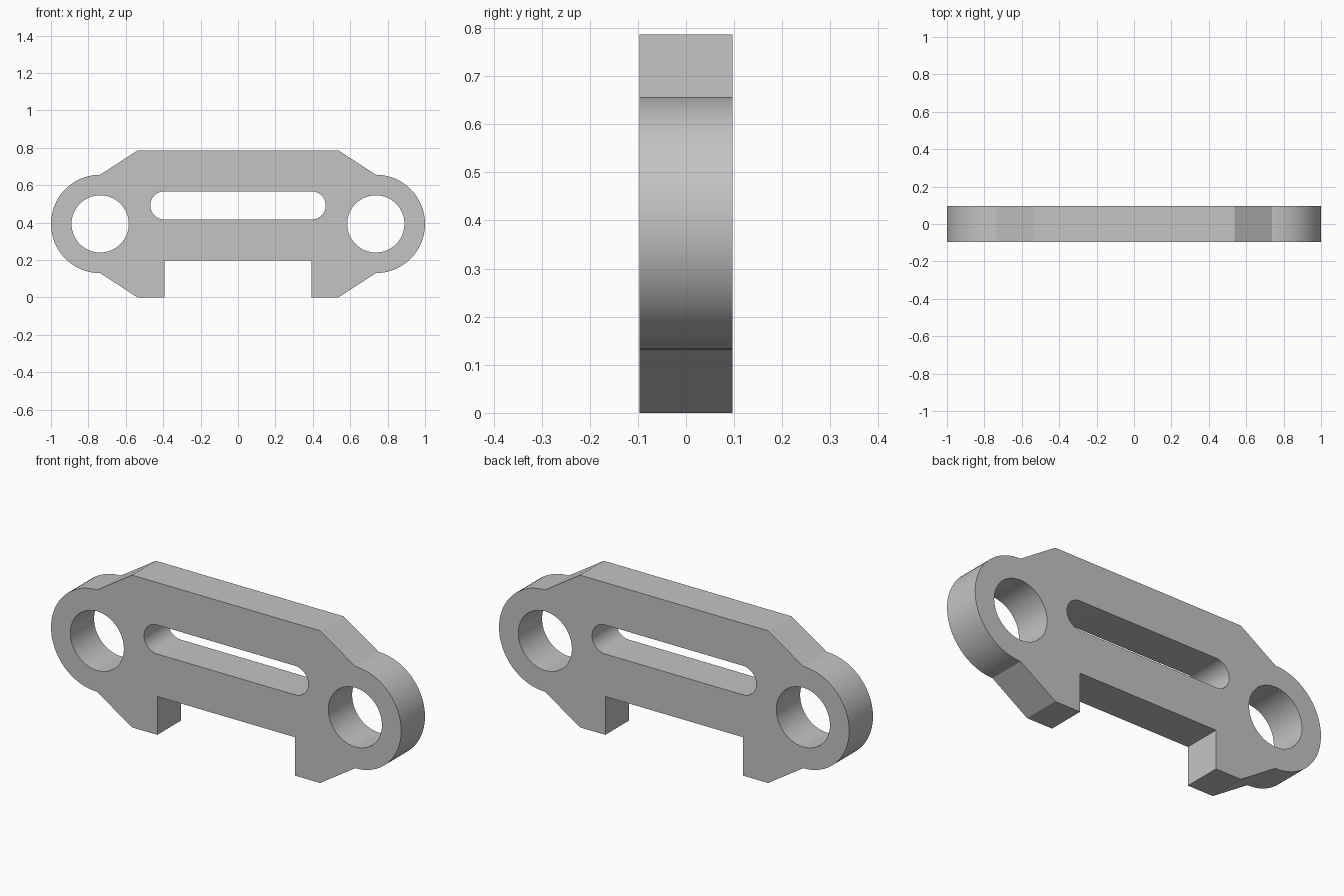
import bpy, bmesh
from math import cos, sin, pi, radians

if "Cube" in bpy.data.objects:
    bpy.data.objects.remove(bpy.data.objects["Cube"])

HALF_DEPTH = 0.097
MID_Z = 0.393       # height of the end eyes
EYE_X = 0.737       # distance of the end eyes from the centre


def arc(cx, cz, r, start, end, steps):
    """Points along an arc, angles in degrees."""
    angles = [radians(start + (end - start) * i / steps) for i in range(steps + 1)]
    return [(cx + r * cos(a), cz + r * sin(a)) for a in angles]


def mirrored(half):
    """Close a right-hand outline with its mirror image."""
    return half + [(-x, z) for x, z in reversed(half)]


# Outline: notch, foot, rounded end and sloped shoulder
outline = mirrored(
    [(0.393, 0.198), (0.393, 0), (0.537, 0)]
    + arc(EYE_X, MID_Z, 0.263, -90, 90, 40)
    + [(0.537, 2 * MID_Z)])

# Openings: long slot and two round eyes
slot = mirrored(arc(0.394, 0.492, 0.075, -90, 90, 24))
eyes = [arc(side * EYE_X, MID_Z, 0.153, 0, 360, 64)[:-1] for side in (-1, 1)]

# Fill the flat plate, then extrude it through its depth
bm = bmesh.new()
edges = []
for loop in [outline, slot] + eyes:
    verts = [bm.verts.new((x, -HALF_DEPTH, z)) for x, z in loop]
    edges += [bm.edges.new((verts[i - 1], verts[i])) for i in range(len(verts))]
bmesh.ops.triangle_fill(bm, use_beauty=True, use_dissolve=False,
                        edges=edges, normal=(0, -1, 0))
result = bmesh.ops.extrude_face_region(bm, geom=bm.faces[:], use_keep_orig=True)
moved = [g for g in result["geom"] if isinstance(g, bmesh.types.BMVert)]
bmesh.ops.translate(bm, verts=moved, vec=(0, 2 * HALF_DEPTH, 0))
bmesh.ops.recalc_face_normals(bm, faces=bm.faces[:])

mesh = bpy.data.meshes.new("link_plate")
bm.to_mesh(mesh)
bm.free()
plate = bpy.data.objects.new("link_plate", mesh)
bpy.context.collection.objects.link(plate)

# Plain grey material
grey = bpy.data.materials.new("light_grey")
grey.use_nodes = True
colour = (0.55, 0.55, 0.55, 1)
grey.diffuse_color = colour
grey.node_tree.nodes["Principled BSDF"].inputs["Base Color"].default_value = colour
mesh.materials.append(grey)

# Smooth curved walls, sharp corners
bpy.ops.object.select_all(action='DESELECT')
plate.select_set(True)
bpy.context.view_layer.objects.active = plate
bpy.ops.object.shade_smooth_by_angle(angle=radians(25))
